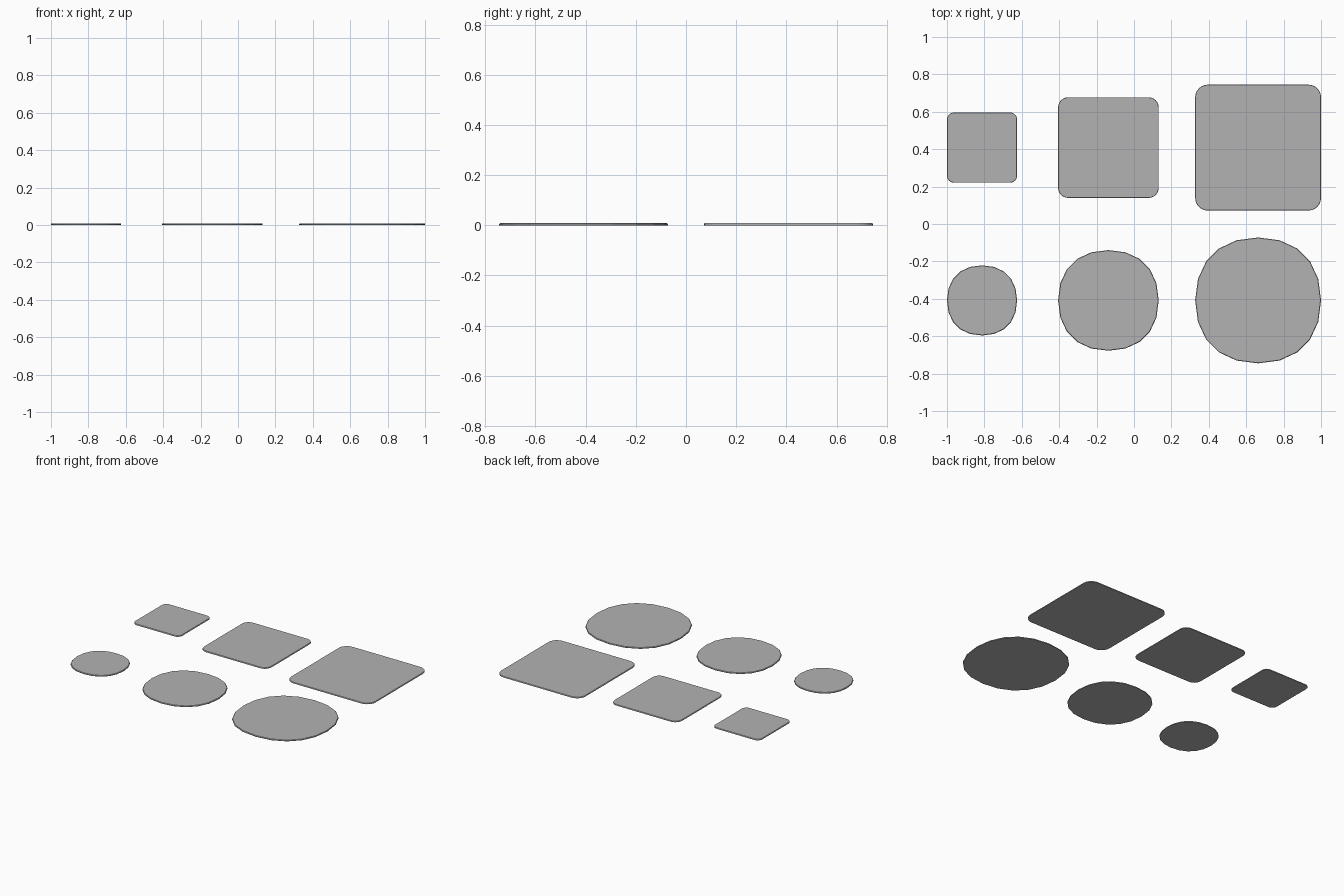
import bpy, bmesh, math

if "Cube" in bpy.data.objects:
    bpy.data.objects.remove(bpy.data.objects["Cube"])

HEIGHT = 0.008
CHAMFER = 0.003

grey = bpy.data.materials.new("plate_grey")
grey.diffuse_color = (0.45, 0.45, 0.45, 1)
grey.use_nodes = True
grey.node_tree.nodes["Principled BSDF"].inputs["Base Color"].default_value = grey.diffuse_color


def plate(name, outline, inset_outline, cx, cy):
    """Thin plate: vertical wall, small chamfer, flat top and bottom."""
    bm = bmesh.new()
    rings = []
    for pts, z in ((outline, 0), (outline, HEIGHT - CHAMFER), (inset_outline, HEIGHT)):
        rings.append([bm.verts.new((x, y, z)) for x, y in pts])
    n = len(outline)
    for a, b in zip(rings, rings[1:]):
        for i in range(n):
            j = (i + 1) % n
            bm.faces.new((a[i], a[j], b[j], b[i]))
    bm.faces.new(rings[0][::-1])
    bm.faces.new(rings[-1])
    mesh = bpy.data.meshes.new(name)
    bm.to_mesh(mesh)
    bm.free()
    mesh.materials.append(grey)
    obj = bpy.data.objects.new(name, mesh)
    obj.location = (cx, cy, 0)
    bpy.context.collection.objects.link(obj)


def rounded_square(size, radius, steps=6):
    pts = []
    c = size / 2 - radius
    for q, (sx, sy) in enumerate(((1, 1), (-1, 1), (-1, -1), (1, -1))):
        for k in range(steps + 1):
            a = math.pi / 2 * (q + k / steps)
            pts.append((sx * c + radius * math.cos(a), sy * c + radius * math.sin(a)))
    return pts


def full_round(size, k=0.62, steps=5):
    """Slightly squarish circle from four cubic quarter curves."""
    h = size / 2
    quarter = []
    for i in range(steps):
        t = i / steps
        u = 1 - t
        quarter.append((h * (u**3 + 3*u*u*t + 3*u*t*t*k), h * (3*u*u*t*k + 3*u*t*t + t**3)))
    pts = []
    for _ in range(4):
        pts += quarter
        quarter = [(-y, x) for x, y in quarter]
    return pts


# Three sizes, each as a square plate (back row) and a round plate (front row)
for label, size, x in (("small", 0.375, -0.8125), ("medium", 0.538, -0.137), ("large", 0.673, 0.6635)):
    r = size * 0.1
    plate(label + "_square_plate", rounded_square(size, r),
          rounded_square(size - 0.004, r - 0.002), x, 0.4085)
    plate(label + "_round_plate", full_round(size), full_round(size - 2 * CHAMFER), x, -0.4085)
